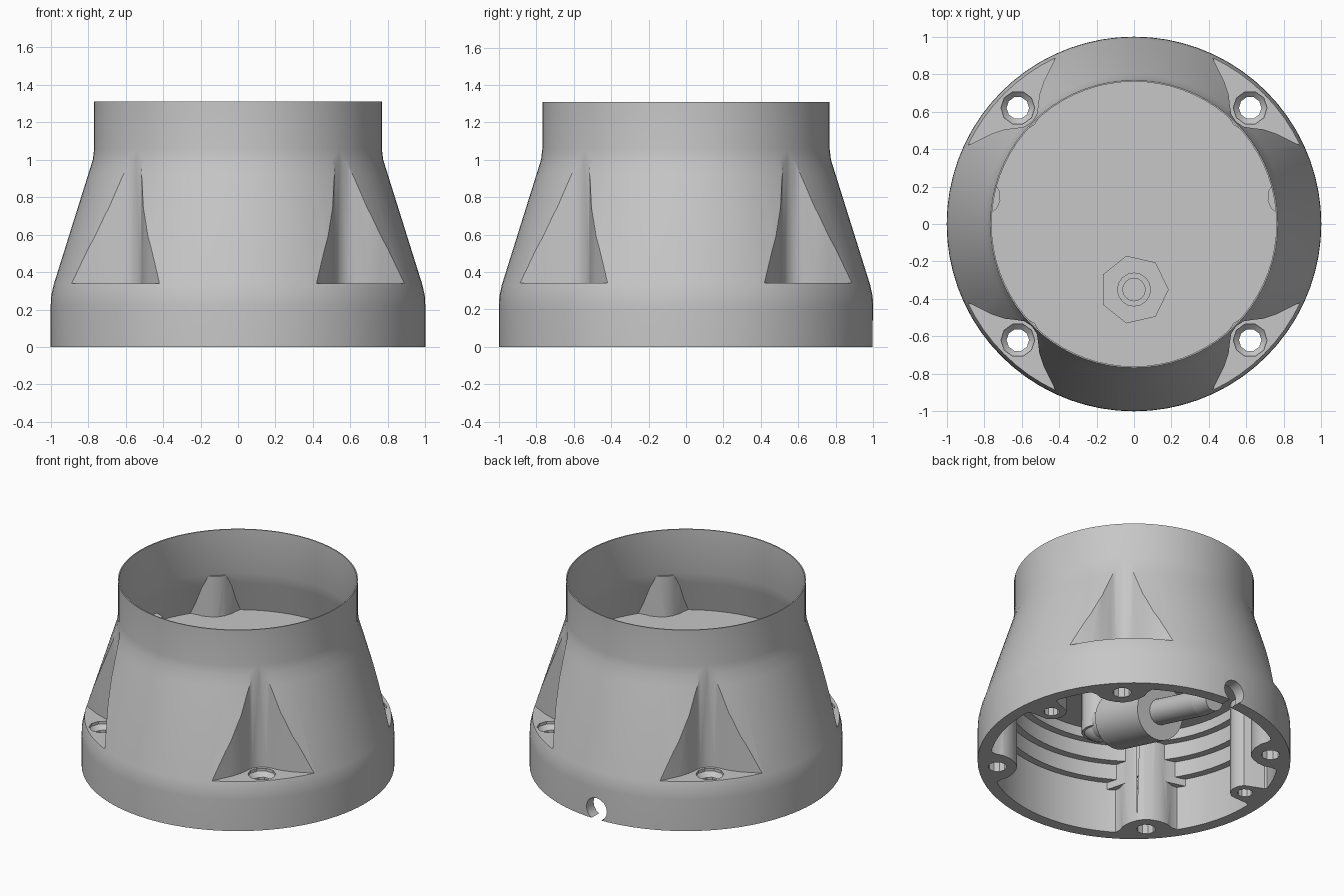
import bpy, bmesh
from math import radians, pi, sin, cos
from mathutils import Vector, Matrix

cube = bpy.data.objects.get("Cube")
if cube:
    bpy.data.objects.remove(cube, do_unlink=True)

grey = bpy.data.materials.new("plain grey")
grey.use_nodes = True
colour = (0.57, 0.57, 0.57, 1)
grey.diffuse_color = colour
grey.node_tree.nodes["Principled BSDF"].inputs["Base Color"].default_value = colour


def make_object(name, bm):
    bmesh.ops.recalc_face_normals(bm, faces=bm.faces)
    mesh = bpy.data.meshes.new(name)
    bm.to_mesh(mesh)
    bm.free()
    mesh.materials.append(grey)
    ob = bpy.data.objects.new(name, mesh)
    bpy.context.collection.objects.link(ob)
    return ob


def add_lathe(bm, profile, steps, place=Matrix()):
    """Revolve a radius/height profile around z, then place it."""
    part = bmesh.new()
    verts = [part.verts.new((r, 0, z)) for r, z in profile]
    edges = [part.edges.new(pair) for pair in zip(verts, verts[1:])]
    bmesh.ops.spin(part, geom=verts + edges, cent=(0, 0, 0), axis=(0, 0, 1),
                   angle=2 * pi, steps=steps, use_merge=True)
    bmesh.ops.remove_doubles(part, verts=part.verts, dist=0.0001)
    bmesh.ops.transform(part, matrix=place, verts=part.verts)
    bmesh.ops.recalc_face_normals(part, faces=part.faces)
    temp = bpy.data.meshes.new("temp")
    part.to_mesh(temp)
    part.free()
    bm.from_mesh(temp)
    bpy.data.meshes.remove(temp)


def add_prism(bm, outline, low, high, turn):
    """Extrude a half outline, mirrored across its radial axis."""
    full = outline + [(u, -v) for u, v in reversed(outline) if v > 0]
    turned = Matrix.Rotation(turn, 4, "Z")
    face = bm.faces.new([bm.verts.new(turned @ Vector((u, v, low))) for u, v in full])
    new = bmesh.ops.extrude_face_region(bm, geom=[face])["geom"]
    bmesh.ops.translate(bm, vec=(0, 0, high - low),
                        verts=[g for g in new if isinstance(g, bmesh.types.BMVert)])


def combine(target, tool, operation):
    mod = target.modifiers.new("cut", "BOOLEAN")
    mod.operation, mod.object, mod.solver = operation, tool, "EXACT"
    bpy.context.view_layer.objects.active = target
    bpy.ops.object.modifier_apply(modifier=mod.name)
    bpy.data.objects.remove(tool, do_unlink=True)


def smooth(ob, angle=32):
    bpy.ops.object.select_all(action="DESELECT")
    ob.select_set(True)
    bpy.context.view_layer.objects.active = ob
    bpy.ops.object.shade_smooth_by_angle(angle=radians(angle))


def along(start, end):
    """Matrix taking the z axis onto the line from start to end."""
    way = Vector(end) - Vector(start)
    return Matrix.Translation(start) @ way.to_track_quat("Z", "Y").to_matrix().to_4x4()


def rod(name, start, end, r1, r2, steps=32):
    length = (Vector(end) - Vector(start)).length
    bm = bmesh.new()
    add_lathe(bm, [(0, 0), (r1, 0), (r2, length), (0, length)], steps, along(start, end))
    smooth(make_object(name, bm))


CORNERS = [radians(45 + 90 * i) for i in range(4)]
SIDE_BOSSES = [radians(10), radians(170)]
STEPS = 72
FLOOR = 0.70
skin = [(0.768, 1.31), (0.768, 1.06), (0.775, 1.0), (0.80, 0.92),
        (0.985, 0.33), (0.998, 0.27), (1.0, 0.22), (1.0, 0)]

# Housing: thin collar and cone, floor, stepped underside
bm = bmesh.new()
add_lathe(bm, [(0, FLOOR), (0.85, FLOOR), (0.785, 0.92), (0.762, 1.0), (0.760, 1.31)] + skin
          + [(0.92, 0), (0.92, 0.36), (0.87, 0.36), (0.87, 0.47), (0.82, 0.47),
             (0.82, 0.58), (0.77, 0.58), (0.77, 0.65), (0, 0.65)], STEPS)
housing = make_object("housing", bm)


def add_posts(outline, low, high, turns):
    """Join prisms to the housing, trimmed just inside its outer skin."""
    bm = bmesh.new()
    for turn in turns:
        add_prism(bm, outline, low, high, turn)
    posts = make_object("posts", bm)
    bm = bmesh.new()
    add_lathe(bm, [(0, 1.3)] + [(r - 0.004, z) for r, z in skin] + [(0, 0)], STEPS)
    combine(posts, make_object("skin_trim", bm), "INTERSECT")
    combine(housing, posts, "UNION")


# Corner columns, the wider backs of the pockets, and the side screw bosses
add_posts([(0.750, 0), (0.760, 0.047), (0.785, 0.098), (0.825, 0.142),
           (0.87, 0.165), (0.91, 0.21), (1.1, 0.21)], 0, 0.985, CORNERS)
add_posts([(0.755, 0), (0.764, 0.042), (0.789, 0.092), (0.824, 0.146),
           (0.862, 0.21), (0.905, 0.29), (1.1, 0.29)], 0.31, 0.975, CORNERS)
add_posts([(0.725, 0), (0.735, 0.045), (0.765, 0.08), (0.83, 0.095),
           (0.90, 0.11), (0.93, 0.16), (1.1, 0.16)], 0, 0.77, SIDE_BOSSES)

# Flared pockets cut into the cone
bm = bmesh.new()
for turn in CORNERS:
    add_prism(bm, [(0.772, 0), (0.78, 0.045), (0.805, 0.08), (0.845, 0.13),
                   (0.88, 0.2), (0.915, 0.305), (1.0, 0.55), (1.3, 0.55)], 0.34, 1.02, turn)
combine(housing, make_object("pocket_cutter", bm), "DIFFERENCE")

# Screw holes: countersunk through the corners, blind in the side bosses
bm = bmesh.new()
for turn in CORNERS:
    place = Matrix.Translation((0.877 * cos(turn), 0.877 * sin(turn), 0))
    add_lathe(bm, [(0, -0.1), (0.06, -0.1), (0.06, 0.29), (0.09, 0.32),
                   (0.09, 0.4), (0, 0.4)], 10, place)
for turn in SIDE_BOSSES:
    place = Matrix.Translation((0.82 * cos(turn), 0.82 * sin(turn), 0))
    add_lathe(bm, [(0, -0.1), (0.05, -0.1), (0.05, 0.3), (0, 0.3)], 10, place)
# Inlet hole in the floor
add_lathe(bm, [(0, 0.5), (0.1, 0.5), (0.1, 0.9), (0, 0.9)], 16,
          Matrix.Translation((0, -0.35, 0)))
# Cable notch at the back of the rim
add_lathe(bm, [(0, 0), (0.08, 0), (0.08, 0.3), (0, 0.3)], 16,
          along((0, 0.85, 0.07), (0, 1.15, 0.07)))
combine(housing, make_object("hole_cutter", bm), "DIFFERENCE")
smooth(housing)

# Inlet socket: stepped hollow tube hanging under the floor
bm = bmesh.new()
add_lathe(bm, [(0, 0.56), (0.06, 0.56), (0.06, 0.66), (0.088, 0.66), (0.088, FLOOR + 0.02),
               (0.11, FLOOR + 0.02), (0.11, 0.36), (0, 0.36)], 16,
          Matrix.Translation((0, -0.35, 0)))
smooth(make_object("inlet_socket", bm))

# Seven-sided flange around the inlet
bm = bmesh.new()
add_lathe(bm, [(0.105, FLOOR - 0.01), (0.105, FLOOR + 0.012), (0.185, FLOOR + 0.012),
               (0.185, FLOOR - 0.01), (0.105, FLOOR - 0.01)], 7,
          Matrix.Translation((0, -0.35, 0)))
make_object("inlet_flange", bm)


# Sloping outlet under the floor: elbow, body and tapered pipe
def outlet(y):
    return (0, y, 0.32 - 0.28 * y)


bm = bmesh.new()
bmesh.ops.create_uvsphere(bm, u_segments=20, v_segments=12, radius=0.11,
                          matrix=Matrix.Translation(outlet(-0.35)))
smooth(make_object("outlet_elbow", bm))
rod("outlet_neck", outlet(-0.35), outlet(-0.14), 0.10, 0.10)
rod("outlet_body", outlet(-0.16), outlet(0.26), 0.185, 0.185)
rod("outlet_pipe", outlet(0.24), outlet(0.68), 0.085, 0.085)
rod("outlet_tip", outlet(0.68), outlet(0.8), 0.085, 0.07)
